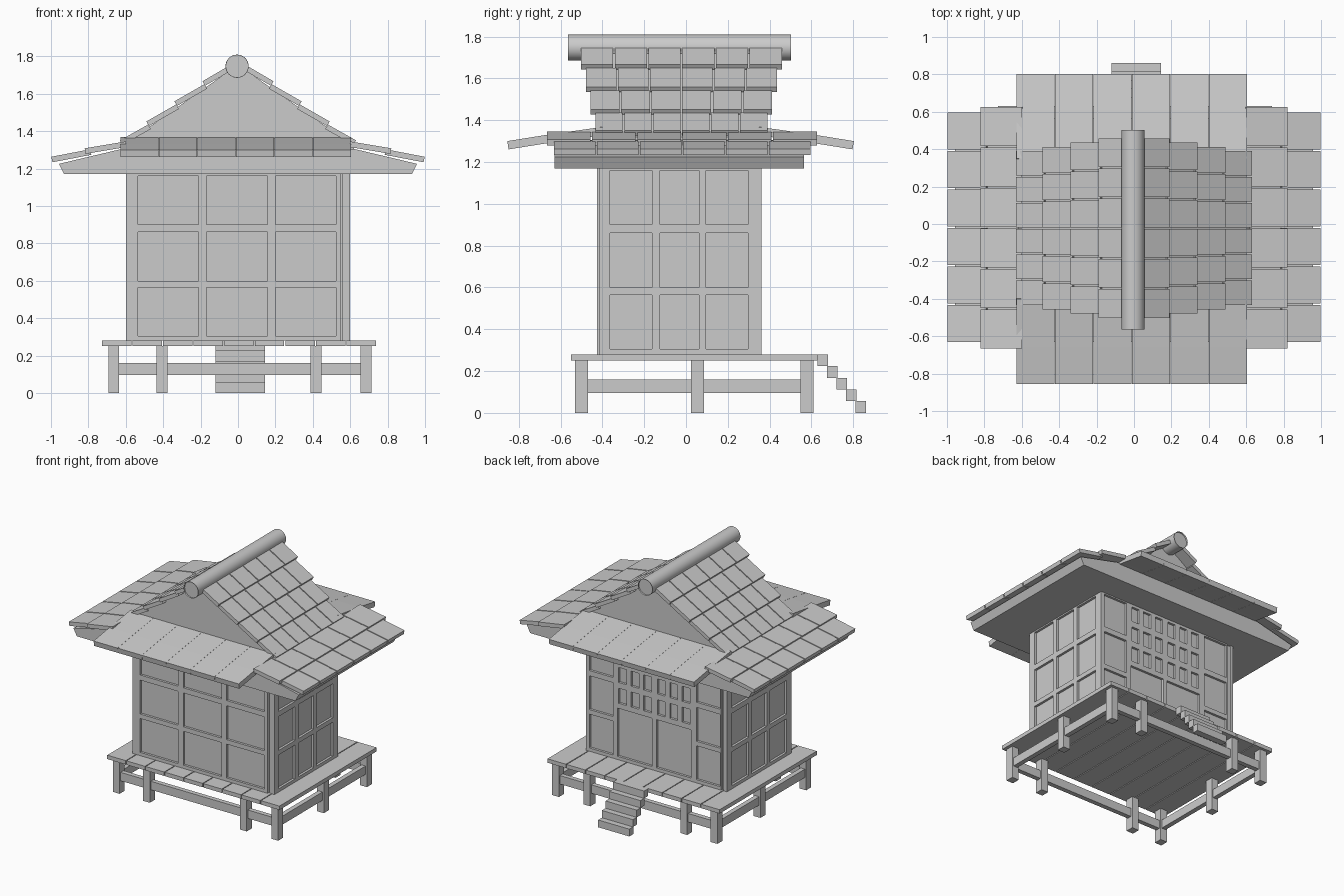
import bpy, bmesh, math
from mathutils import Vector

if "Cube" in bpy.data.objects:
    bpy.data.objects.remove(bpy.data.objects["Cube"], do_unlink=True)

grey = bpy.data.materials.new("light_grey")
grey.use_nodes = True
grey.diffuse_color = (0.6, 0.6, 0.6, 1)
grey.node_tree.nodes["Principled BSDF"].inputs["Base Color"].default_value = grey.diffuse_color


def finish(bm, name):
    bmesh.ops.remove_doubles(bm, verts=bm.verts, dist=1e-5)
    bmesh.ops.recalc_face_normals(bm, faces=bm.faces)
    mesh = bpy.data.meshes.new(name)
    bm.to_mesh(mesh)
    bm.free()
    mesh.materials.append(grey)
    ob = bpy.data.objects.new(name, mesh)
    bpy.context.collection.objects.link(ob)
    return ob


def prism(bm, profile, a, b, axis="y"):
    """Extrude a closed (side, z) profile along an axis from a to b."""
    def at(p, t):
        return (p[0], t, p[1]) if axis == "y" else (t, p[0], p[1])
    low = [bm.verts.new(at(p, a)) for p in profile]
    high = [bm.verts.new(at(p, b)) for p in profile]
    n = len(profile)
    bm.faces.new(low)
    bm.faces.new(high[::-1])
    for i in range(n):
        j = (i + 1) % n
        bm.faces.new((low[i], low[j], high[j], high[i]))


def box(bm, x0, x1, y0, y1, z0, z1):
    prism(bm, [(x0, z0), (x1, z0), (x1, z1), (x0, z1)], y0, y1)


def tile_row(bm, upper, lower, thick, a, b, count, gap, axis="y"):
    """A row of slabs whose top runs from upper to lower in the profile plane."""
    u, l = Vector(upper), Vector(lower)
    d = (l - u).normalized()
    n = Vector((-d.y, d.x))
    n = n if n.y > 0 else -n
    profile = [u, l, l - n * thick, u - n * thick]
    step = (b - a) / count
    for i in range(count):
        prism(bm, profile, a + i * step + gap / 2, a + (i + 1) * step - gap / 2, axis)


def panel_wall(name, origin, along, outward, us, panels, depth=0.018):
    """Flat wall with recessed panels given as (u0, u1, z0, z1)."""
    bm = bmesh.new()
    origin, along, outward = Vector(origin), Vector(along), Vector(outward)
    ucuts = sorted({*us, *(p[0] for p in panels), *(p[1] for p in panels)})
    zcuts = sorted({FLOOR, EAVE, *(p[2] for p in panels), *(p[3] for p in panels)})

    def quad(pts):
        bm.faces.new([bm.verts.new(origin + along * u + outward * d + Vector((0, 0, z)))
                      for u, z, d in pts])

    for u0, u1 in zip(ucuts, ucuts[1:]):
        for z0, z1 in zip(zcuts, zcuts[1:]):
            um, zm = (u0 + u1) / 2, (z0 + z1) / 2
            if not any(p[0] < um < p[1] and p[2] < zm < p[3] for p in panels):
                quad([(u0, z0, 0), (u1, z0, 0), (u1, z1, 0), (u0, z1, 0)])
    for u0, u1, z0, z1 in panels:
        ring = [(u0, z0), (u1, z0), (u1, z1), (u0, z1)]
        quad([(u, z, -depth) for u, z in ring])
        for (ua, za), (ub, zb) in zip(ring, ring[1:] + ring[:1]):
            quad([(ua, za, 0), (ub, zb, 0), (ub, zb, -depth), (ua, za, -depth)])
    # turned-in rim along the vertical ends
    for u in us:
        quad([(u, FLOOR, 0), (u, EAVE, 0), (u, EAVE, -0.03), (u, FLOOR, -0.03)])
    return finish(bm, name)


FLOOR, EAVE = 0.28, 1.18
FRONT, BACK = -0.425, 0.36
ROWS = [(0.305, 0.565), (0.6, 0.86), (0.9, 1.16)]

# deck planks
bm = bmesh.new()
for i in range(9):
    x = -0.73 + i * 0.1634
    box(bm, x + 0.003, x + 0.16, -0.55, 0.63, 0.25, FLOOR)
finish(bm, "deck_planks")

# posts and rails under the deck
bm = bmesh.new()
xs, ys = (-0.664, -0.407, 0.417, 0.684), (-0.5, 0.055, 0.578)
for x in xs:
    for y in ys:
        if x in (xs[0], xs[-1]) or y != ys[1]:
            box(bm, x - 0.029, x + 0.029, y - 0.031, y + 0.031, 0, 0.25)
finish(bm, "deck_posts")
bm = bmesh.new()
for y in (ys[0], ys[-1]):
    box(bm, xs[0], xs[-1], y - 0.018, y + 0.018, 0.095, 0.16)
for x in (xs[0], xs[-1]):
    box(bm, x - 0.018, x + 0.018, ys[0], ys[-1], 0.095, 0.16)
finish(bm, "deck_rails")

# back steps
bm = bmesh.new()
for i in range(5):
    y, z = 0.63 + i * 0.045, 0.224 - i * 0.056
    box(bm, -0.12, 0.145, y, y + 0.05, z, z + 0.056)
finish(bm, "back_steps")

# walls
bm = bmesh.new()
box(bm, -0.578, 0.578, FRONT + 0.022, BACK - 0.022, FLOOR, EAVE)
finish(bm, "wall_core")
bm = bmesh.new()
for x, y in ((0.555, FRONT + 0.012), (-0.6, BACK - 0.057)):
    box(bm, x, x + 0.045, y, y + 0.045, FLOOR, EAVE)
finish(bm, "corner_posts")

cols = [(-0.535, -0.212), (-0.168, 0.157), (0.2, 0.525)]
panel_wall("front_wall", (0, FRONT, 0), (1, 0, 0), (0, -1, 0), (-0.6, 0.55),
           [c + r for c in cols for r in ROWS])
side = [(-0.364, -0.163), (-0.124, 0.062), (0.096, 0.297)]
for name, x in (("left_wall", 0.6), ("right_wall", -0.6)):
    panel_wall(name, (x, 0, 0), (0, 1, 0), (x / 0.6, 0, 0), (FRONT + 0.01, BACK),
               [c + r for c in side for r in ROWS])

# back wall: side panels, double door with lattice windows
door = [c + r for c in ((-0.54, -0.34), (0.37, 0.57)) for r in ROWS]
door += [(-0.295, 0.0, 0.305, 0.675), (0.035, 0.33, 0.305, 0.675)]
for i in range(6):
    u = -0.285 + i * 0.106 + (0.01 if i > 2 else 0)
    door += [(u, u + 0.065, z, z + 0.115) for z in (0.715, 0.875, 1.035)]
panel_wall("back_wall", (0, BACK, 0), (1, 0, 0), (0, 1, 0), (-0.55, 0.6), door)

# lower roof body with flared ends
bm = bmesh.new()
prism(bm, [(-0.93, 1.17), (0.93, 1.17), (0.958, 1.225), (0.62, 1.305),
           (-0.62, 1.305), (-0.958, 1.225)], -0.63, 0.565)
finish(bm, "roof_base")

# side skirt tiles, two rows each
bm = bmesh.new()
for s in (-1, 1):
    tile_row(bm, (s * 0.79, 1.303), (s * 0.998, 1.263), 0.03, -0.635, 0.6, 6, 0.008)
    tile_row(bm, (s * 0.6, 1.345), (s * 0.82, 1.308), 0.03, -0.67, 0.63, 6, 0.008)
finish(bm, "side_skirt_tiles")

# front and back eaves
bm = bmesh.new()
for inner, mid, outer in ((-0.4, -0.66, -0.855), (0.35, 0.61, 0.803)):
    tile_row(bm, (mid, 1.331), (outer, 1.3), 0.04, -0.63, 0.605, 6, 0.001, "x")
    tile_row(bm, (inner, 1.368), (mid, 1.331), 0.04, -0.63, 0.605, 6, 0.001, "x")
finish(bm, "eave_boards")

# gable body
bm = bmesh.new()
prism(bm, [(-0.62, 1.3), (0.62, 1.3), (0.62, 1.32), (0, 1.755), (-0.62, 1.32)], -0.42, 0.37)
finish(bm, "gable_body")

# gable tiles, four narrowing rows per slope
bm = bmesh.new()
edges = (0.03, 0.19, 0.34, 0.49, 0.63)
for s in (-1, 1):
    for i in range(4):
        a, b = edges[i], edges[i + 1]
        half = 0.484 - i * 0.023
        tile_row(bm, (s * (a - 0.01), 1.787 - 0.717 * a), (s * b, 1.803 - 0.717 * b),
                 0.028, -0.022 - half, -0.022 + half, 6, 0.008)
finish(bm, "gable_tiles")

# ridge roll with recessed end caps
bm = bmesh.new()
ring = [(-0.005 + 0.062 * math.cos(math.tau * i / 32), 1.747 + 0.062 * math.sin(math.tau * i / 32))
        for i in range(32)]
prism(bm, ring, -0.565, 0.503)
caps = [f for f in bm.faces if len(f.verts) > 4]
bmesh.ops.inset_individual(bm, faces=caps, thickness=0.012)
bmesh.ops.inset_individual(bm, faces=caps, thickness=0.001, depth=-0.012)
ridge = finish(bm, "ridge_roll")
bpy.ops.object.select_all(action="DESELECT")
ridge.select_set(True)
bpy.context.view_layer.objects.active = ridge
bpy.ops.object.shade_smooth_by_angle(angle=math.radians(35))
